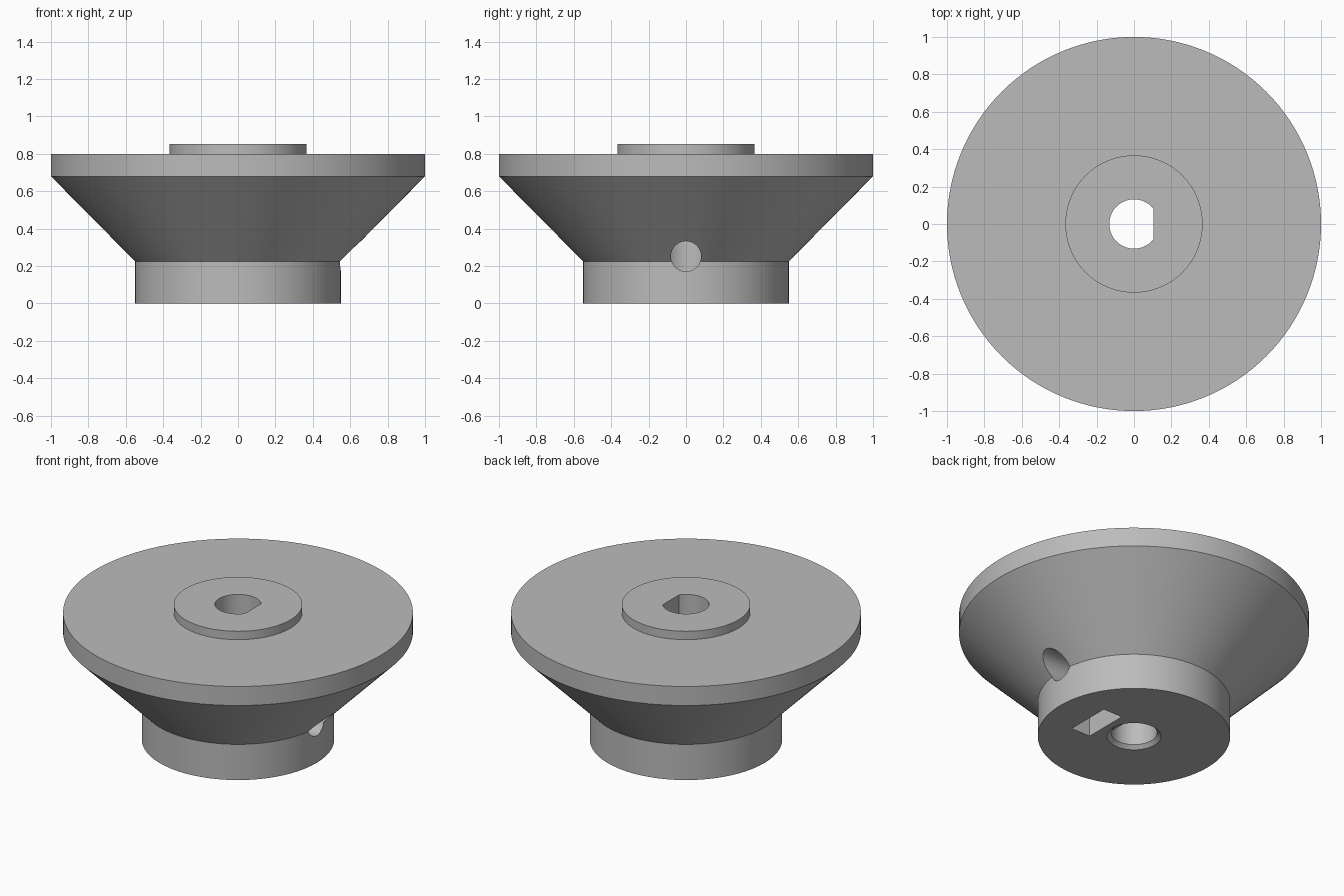
import bpy, bmesh, math
from mathutils import Matrix

cube = bpy.data.objects.get("Cube")
if cube:
    bpy.data.objects.remove(cube, do_unlink=True)

SEGMENTS = 128

grey = bpy.data.materials.new("plain grey")
grey.use_nodes = True
colour = (0.5, 0.5, 0.5, 1)
grey.diffuse_color = colour
grey.node_tree.nodes["Principled BSDF"].inputs["Base Color"].default_value = colour


def add_object(name, bm):
    bmesh.ops.recalc_face_normals(bm, faces=bm.faces)
    mesh = bpy.data.meshes.new(name)
    bm.to_mesh(mesh)
    bm.free()
    mesh.materials.append(grey)
    obj = bpy.data.objects.new(name, mesh)
    bpy.context.collection.objects.link(obj)
    return obj


def stack(name, profile):
    """Closed solid of revolution from (radius, height) pairs."""
    bm = bmesh.new()
    rings = []
    for r, z in profile:
        angles = [math.tau * i / SEGMENTS for i in range(SEGMENTS)]
        rings.append([bm.verts.new((r * math.cos(a), r * math.sin(a), z)) for a in angles])
    for low, high in zip(rings, rings[1:]):
        for i in range(SEGMENTS):
            j = (i + 1) % SEGMENTS
            bm.faces.new((low[i], low[j], high[j], high[i]))
    bm.faces.new(rings[0])
    bm.faces.new(rings[-1])
    return add_object(name, bm)


def d_bore(name, radius, flat_x, z0, z1):
    """Round shaft bore with one flat side facing +x."""
    bm = bmesh.new()
    start = math.acos(flat_x / radius)
    sweep = math.tau - 2 * start
    angles = [start + sweep * i / 64 for i in range(65)]
    base = bm.faces.new([bm.verts.new((radius * math.cos(a), radius * math.sin(a), z0))
                         for a in angles])
    top = bmesh.ops.extrude_face_region(bm, geom=[base])["geom"]
    bmesh.ops.translate(bm, verts=[v for v in top if isinstance(v, bmesh.types.BMVert)],
                        vec=(0, 0, z1 - z0))
    return add_object(name, bm)


def box(name, low, high):
    bm = bmesh.new()
    size = [h - l for l, h in zip(low, high)]
    centre = [(h + l) / 2 for l, h in zip(low, high)]
    bmesh.ops.create_cube(bm, size=1,
                          matrix=Matrix.Translation(centre) @ Matrix.Diagonal((*size, 1)))
    return add_object(name, bm)


def radial_hole(name, radius, z, length):
    """Cylinder running from the axis outwards along +x."""
    bm = bmesh.new()
    bmesh.ops.create_cone(bm, cap_ends=True, segments=64, radius1=radius, radius2=radius,
                          depth=length,
                          matrix=Matrix.Translation((length / 2, 0, z))
                          @ Matrix.Rotation(math.pi / 2, 4, "Y"))
    return add_object(name, bm)


# Hub, flared cone, rim and raised boss in one turned body
body = stack("flanged_hub", [(0.55, 0), (0.55, 0.225), (1, 0.68), (1, 0.8),
                             (0.367, 0.8), (0.367, 0.853)])

# Shaft bore, its countersink, the nut slot and the set screw hole
cutters = [
    d_bore("shaft_bore_cutter", 0.132, 0.105, -0.1, 1),
    stack("countersink_cutter", [(0.174, -0.02), (0.124, 0.03)]),
    box("nut_slot_cutter", (0.197, -0.16, -0.1), (0.33, 0.125, 0.4)),
    radial_hole("screw_hole_cutter", 0.081, 0.252, 1.2),
]

bpy.ops.object.select_all(action="DESELECT")
body.select_set(True)
bpy.context.view_layer.objects.active = body
for cutter in cutters:
    cutter.hide_render = True
    cut = body.modifiers.new(cutter.name, "BOOLEAN")
    cut.operation = "DIFFERENCE"
    cut.solver = "EXACT"
    cut.object = cutter
    bpy.ops.object.modifier_apply(modifier=cut.name)
    bpy.data.objects.remove(cutter, do_unlink=True)

bpy.ops.object.shade_smooth_by_angle(angle=math.radians(30))
